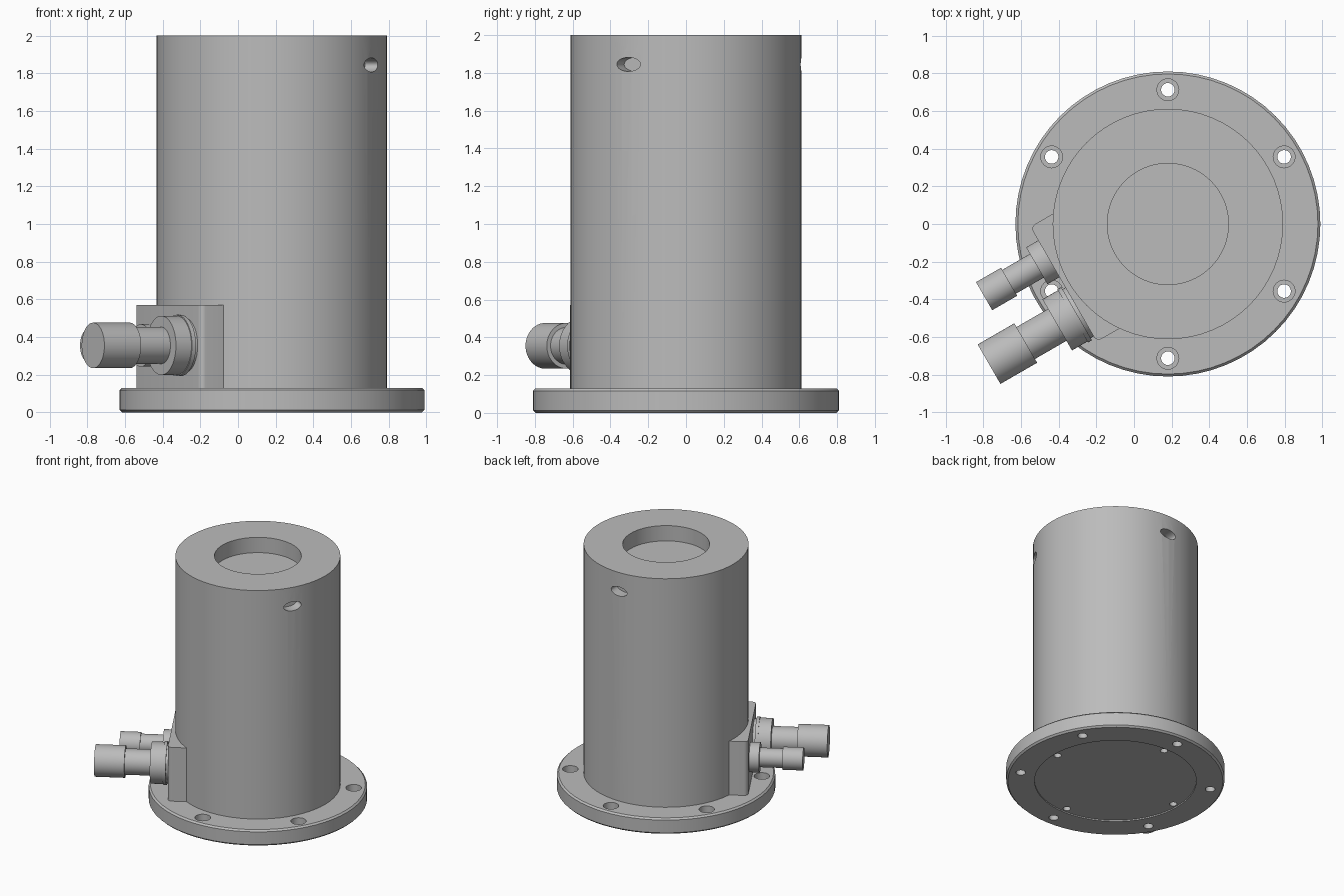
import bpy
import bmesh
from math import radians, pi
from mathutils import Matrix, Vector

cube = bpy.data.objects.get("Cube")
if cube:
    bpy.data.objects.remove(cube, do_unlink=True)

metal = bpy.data.materials.new("brushed grey")
metal.use_nodes = True
grey = (0.5, 0.5, 0.5, 1)
metal.diffuse_color = grey
metal.node_tree.nodes["Principled BSDF"].inputs["Base Color"].default_value = grey

AXIS = Matrix.Translation((0.18, 0, 0))        # centre line of the housing


def turned(angle):
    return AXIS @ Matrix.Rotation(radians(angle), 4, "Z")


def finish(name, bm, matrix):
    bmesh.ops.recalc_face_normals(bm, faces=bm.faces)
    bm.transform(matrix)
    mesh = bpy.data.meshes.new(name)
    bm.to_mesh(mesh)
    bm.free()
    mesh.materials.append(metal)
    obj = bpy.data.objects.new(name, mesh)
    bpy.context.collection.objects.link(obj)
    return obj


def lathe(name, profile, matrix=AXIS, steps=64):
    """Spin (radius, height) points around local z."""
    bm = bmesh.new()
    verts = [bm.verts.new((r, 0, z)) for r, z in profile]
    edges = [bm.edges.new(pair) for pair in zip(verts, verts[1:])]
    bmesh.ops.spin(bm, geom=verts + edges, cent=(0, 0, 0), axis=(0, 0, 1),
                   angle=2 * pi, steps=steps, use_duplicate=False)
    bmesh.ops.remove_doubles(bm, verts=bm.verts, dist=1e-5)
    return finish(name, bm, matrix)


def activate(obj):
    bpy.ops.object.select_all(action="DESELECT")
    obj.select_set(True)
    bpy.context.view_layer.objects.active = obj


def cut(target, cutters):
    for cutter in cutters:
        cutter.hide_render = True
        mod = target.modifiers.new("cut", "BOOLEAN")
        mod.operation = "DIFFERENCE"
        mod.solver = "EXACT"
        mod.object = cutter
        activate(target)
        bpy.ops.object.modifier_apply(modifier=mod.name)
        bpy.data.objects.remove(cutter, do_unlink=True)


# Base flange with chamfered rim and a shallow recess underneath
flange = lathe("base_flange", [
    (0, 0.01), (0.6, 0.01), (0.6, 0), (0.797, 0), (0.81, 0.013),
    (0.81, 0.117), (0.797, 0.13), (0, 0.13)])

# Six counterbored bolt holes and four blind holes underneath
bolt_hole = [(0, -0.1), (0.036, -0.1), (0.036, 0.07), (0.058, 0.07),
             (0.058, 0.2), (0, 0.2)]
blind_hole = [(0, -0.1), (0.028, -0.1), (0.028, 0.09), (0, 0.09)]
cutters = [lathe("bolt_cutter", bolt_hole,
                 turned(30 + 60 * i) @ Matrix.Translation((0.713, 0, 0)), 24)
           for i in range(6)]
cutters += [lathe("blind_cutter", blind_hole,
                  turned(90 * i) @ Matrix.Translation((0.56, 0, 0)), 24)
            for i in range(4)]
cut(flange, cutters)

# Cylindrical housing with a shallow round seat in the top
housing = lathe("housing", [
    (0, 0.13), (0.612, 0.13), (0.612, 2), (0.322, 2), (0.322, 1.875), (0, 1.875)])

# Oval pockets near the top
pocket = [(0, 0), (1, 0), (1, 0.3), (0, 0.3)]
cut(housing, [
    lathe("pocket_cutter", pocket,
          turned(angle) @ Matrix.Translation((0.53, 0, 1.845))
          @ Matrix.Rotation(pi / 2, 4, "Y") @ Matrix.Diagonal((0.037, 0.072, 1, 1)), 32)
    for angle in (-30, 90)])

# Connector block on the side, with rounded outer corners
SIDE = turned(210)
bm = bmesh.new()
bmesh.ops.create_cube(bm, size=1)
bm.transform(Matrix.Translation((0.54, 0, 0.35))
             @ Matrix.Diagonal((0.2, 0.705, 0.44, 1)))
corners = [e for e in bm.edges
           if all(v.co.x > 0.6 for v in e.verts)
           and abs(e.verts[0].co.z - e.verts[1].co.z) > 0.1]
bmesh.ops.bevel(bm, geom=corners, offset=0.03, segments=5, profile=0.5,
                affect="EDGES")
block = finish("connector_block", bm, SIDE)


def connector(name, offset, profile):
    place = (SIDE @ Matrix.Translation((0, offset, 0.355))
             @ Matrix.Rotation(pi / 2, 4, "Y"))
    return lathe(name, profile, place, 48)


# Two stepped connectors pointing straight out of the block
large = connector("large_connector", 0.17, [
    (0, 0.63), (0.15, 0.63), (0.15, 0.658), (0.163, 0.658), (0.163, 0.682),
    (0.157, 0.682), (0.157, 0.777), (0.098, 0.777), (0.098, 0.97),
    (0.121, 0.97), (0.121, 1.195), (0, 1.195)])
small = connector("small_connector", -0.156, [
    (0, 0.63), (0.113, 0.63), (0.113, 0.714), (0.073, 0.714), (0.073, 0.884),
    (0.086, 0.884), (0.086, 1.037), (0, 1.037)])

for part in (flange, housing, block, large, small):
    activate(part)
    bpy.ops.object.shade_smooth_by_angle(angle=radians(30))
